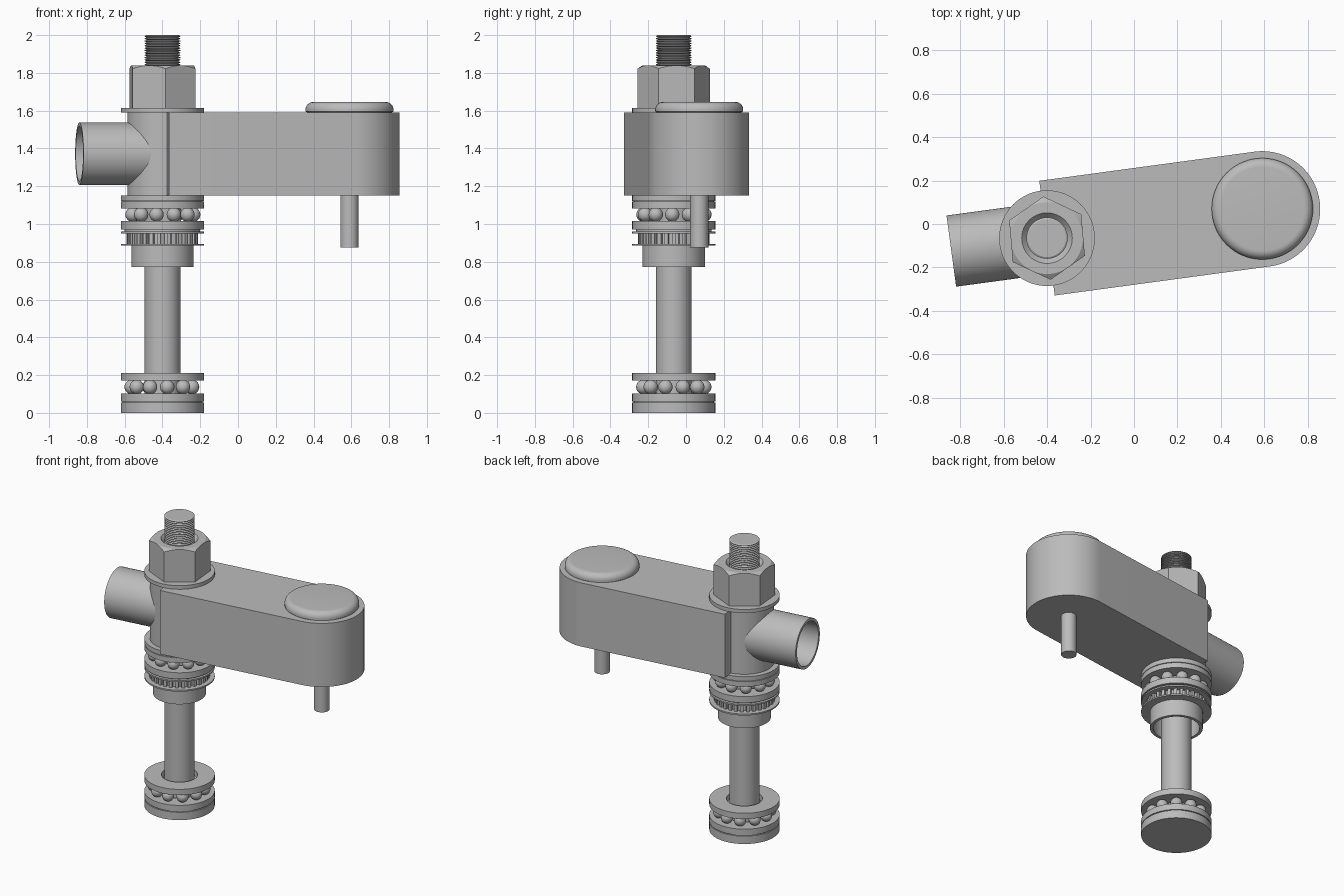
import bpy, bmesh
from math import sin, cos, pi, radians
from mathutils import Matrix, Vector

if "Cube" in bpy.data.objects:
    bpy.data.objects.remove(bpy.data.objects["Cube"])

steel = bpy.data.materials.new("grey steel")
steel.use_nodes = True
GREY = (0.5, 0.5, 0.5, 1)
steel.diffuse_color = GREY
steel.node_tree.nodes["Principled BSDF"].inputs["Base Color"].default_value = GREY

TILT = radians(7.7)                    # direction of the arm, seen from above
POST = Vector((-0.40, -0.065, 0))      # main axis
ARM_END = Vector((0.59, 0.07, 0))      # axis of cap and pin
ROD, DISC = 0.095, 0.22                # main radii


def finish(bm, name, matrix=Matrix(), smooth=True):
    bmesh.ops.remove_doubles(bm, verts=bm.verts, dist=1e-5)
    bmesh.ops.recalc_face_normals(bm, faces=bm.faces)
    bm.transform(matrix)
    mesh = bpy.data.meshes.new(name)
    bm.to_mesh(mesh)
    bm.free()
    mesh.materials.append(steel)
    obj = bpy.data.objects.new(name, mesh)
    bpy.context.collection.objects.link(obj)
    if smooth:
        bpy.ops.object.select_all(action="DESELECT")
        obj.select_set(True)
        bpy.context.view_layer.objects.active = obj
        bpy.ops.object.shade_smooth_by_angle(angle=radians(30))
    return obj


def lathe(name, profile, at=POST, turn=None, closed=False, steps=64, smooth=True):
    """Spin an (r, z) profile about the z axis."""
    bm = bmesh.new()
    vs = [bm.verts.new((r, 0, z)) for r, z in profile]
    pairs = list(zip(vs, vs[1:])) + ([(vs[-1], vs[0])] if closed else [])
    edges = [bm.edges.new(p) for p in pairs]
    bmesh.ops.spin(bm, geom=vs + edges, axis=(0, 0, 1), cent=(0, 0, 0),
                   angle=2 * pi, steps=steps, use_merge=True)
    return finish(bm, name, Matrix.Translation(at) @ (turn or Matrix()), smooth)


def cylinder(name, r, z0, z1, at=POST):
    return lathe(name, [(0, z0), (r, z0), (r, z1), (0, z1)], at)


def ring(name, r_in, r_out, z0, z1):
    return lathe(name, [(r_in, z0), (r_out, z0), (r_out, z1), (r_in, z1)], closed=True)


def prism(name, outline, z0, z1, matrix, smooth=True):
    bm = bmesh.new()
    face = bm.faces.new([bm.verts.new((x, y, z0)) for x, y in outline])
    top = bmesh.ops.extrude_face_region(bm, geom=[face])["geom"]
    bmesh.ops.translate(bm, vec=(0, 0, z1 - z0),
                        verts=[v for v in top if isinstance(v, bmesh.types.BMVert)])
    return finish(bm, name, matrix, smooth)


def ball_race(name, z, phase, count=11):
    bm = bmesh.new()
    for i in range(count):
        a = phase + 2 * pi * i / count
        bmesh.ops.create_uvsphere(bm, u_segments=20, v_segments=12, radius=0.038,
                                  matrix=Matrix.Translation((0.163 * cos(a), 0.163 * sin(a), z)))
    finish(bm, name, Matrix.Translation(POST))


# Threaded centre rod
cylinder("post", ROD, 0.0, 1.7)
pitch, base = 0.0125, 1.7
thread = [(0, base)]
for i in range(24):
    z = base + i * pitch
    thread += [(ROD - 0.012, z), (ROD, z + pitch * 0.4), (ROD, z + pitch * 0.6)]
thread += [(ROD - 0.008, 2.0), (0, 2.0)]
lathe("thread", thread, steps=40)

# Lower thrust bearing on the foot disc
cylinder("foot_disc", DISC, 0.0, 0.054)
ring("lower_race_bottom", 0.113, DISC, 0.06, 0.102)
cylinder("foot_joint", DISC - 0.008, 0.05, 0.064)
ball_race("lower_balls", 0.137, radians(-81))
ring("lower_race_top", 0.113, DISC, 0.172, 0.212)

# Upper thrust bearing under the arm
ring("upper_spacer", 0.113, DISC, 1.122, 1.152)
ring("upper_joint", 0.113, DISC - 0.008, 1.115, 1.125)
ring("upper_race_top", 0.113, DISC, 1.083, 1.118)
ball_race("upper_balls", 1.05, radians(-101))
ring("upper_race_bottom", 0.113, DISC, 0.972, 1.015)
ring("race_joint", 0.113, DISC - 0.02, 0.955, 0.975)

# Needle cage and collar
ring("cage_top_plate", 0.113, DISC, 0.951, 0.961)
ring("cage_bottom_plate", 0.145, DISC, 0.885, 0.895)
ring("cage_core", 0.145, 0.168, 0.89, 0.955)
bm = bmesh.new()
for i in range(30):
    spot = Matrix.Rotation(2 * pi * i / 30, 4, "Z") @ Matrix.Translation((0.172, 0, 0.923))
    bmesh.ops.create_cube(bm, size=1, matrix=spot @ Matrix.Diagonal((0.034, 0.02, 0.06, 1)))
finish(bm, "cage_needles", Matrix.Translation(POST), smooth=False)
ring("collar", 0.145, 0.165, 0.772, 0.89)

# Arm: flat at the hub, rounded at the far end
along = Matrix.Translation(POST) @ Matrix.Rotation(TILT, 4, "Z")
reach, half = (ARM_END - POST).length, 0.266
outline = [(0, half), (0, -half)]
outline += [(reach + half * cos(a), half * sin(a))
            for a in (pi * (i / 40 - 0.5) for i in range(41))]
prism("arm", outline, 1.152, 1.59, along)
cylinder("hub", 0.185, 1.152, 1.59)

# Open side pipe, pointing away from the arm
sideways = Matrix.Translation((0, 0, 1.372)) @ Matrix.Rotation(TILT + pi, 4, "Z") @ Matrix.Rotation(pi / 2, 4, "Y")
lathe("side_pipe", [(0.146, 0.05), (0.165, 0.05), (0.165, 0.444), (0.146, 0.444)],
      turn=sideways, closed=True)

# Rounded cap and pin at the far end
edge = [(0.192 + 0.041 * cos(a), 1.605 + 0.041 * sin(a))
        for a in (pi / 2 * i / 8 for i in range(9))]
lathe("cap", [(0, 1.58), (0.225, 1.58), (0.225, 1.593), (0.233, 1.595)] + edge + [(0, 1.646)], ARM_END)
cylinder("pin", 0.048, 0.875, 1.16, ARM_END)

# Washer and chamfered hex nut
ring("washer", ROD, DISC, 1.59, 1.615)
corners = [(0.192 * cos(a), 0.192 * sin(a))
           for a in (radians(35 + 60 * i) for i in range(6))]
nut = prism("nut", corners, 1.612, 1.84, Matrix.Translation(POST), smooth=False)
blank = lathe("nut_blank", [(0.09, 1.6), (0.25, 1.6), (0.25, 1.783), (0.162, 1.842),
                            (0.118, 1.842), (0.09, 1.81)], closed=True)
cut = nut.modifiers.new("chamfer", "BOOLEAN")
cut.operation, cut.object, cut.solver = "INTERSECT", blank, "EXACT"
bpy.ops.object.select_all(action="DESELECT")
bpy.context.view_layer.objects.active = nut
nut.select_set(True)
bpy.ops.object.modifier_apply(modifier=cut.name)
bpy.data.objects.remove(blank)
bpy.ops.object.shade_smooth_by_angle(angle=radians(25))
